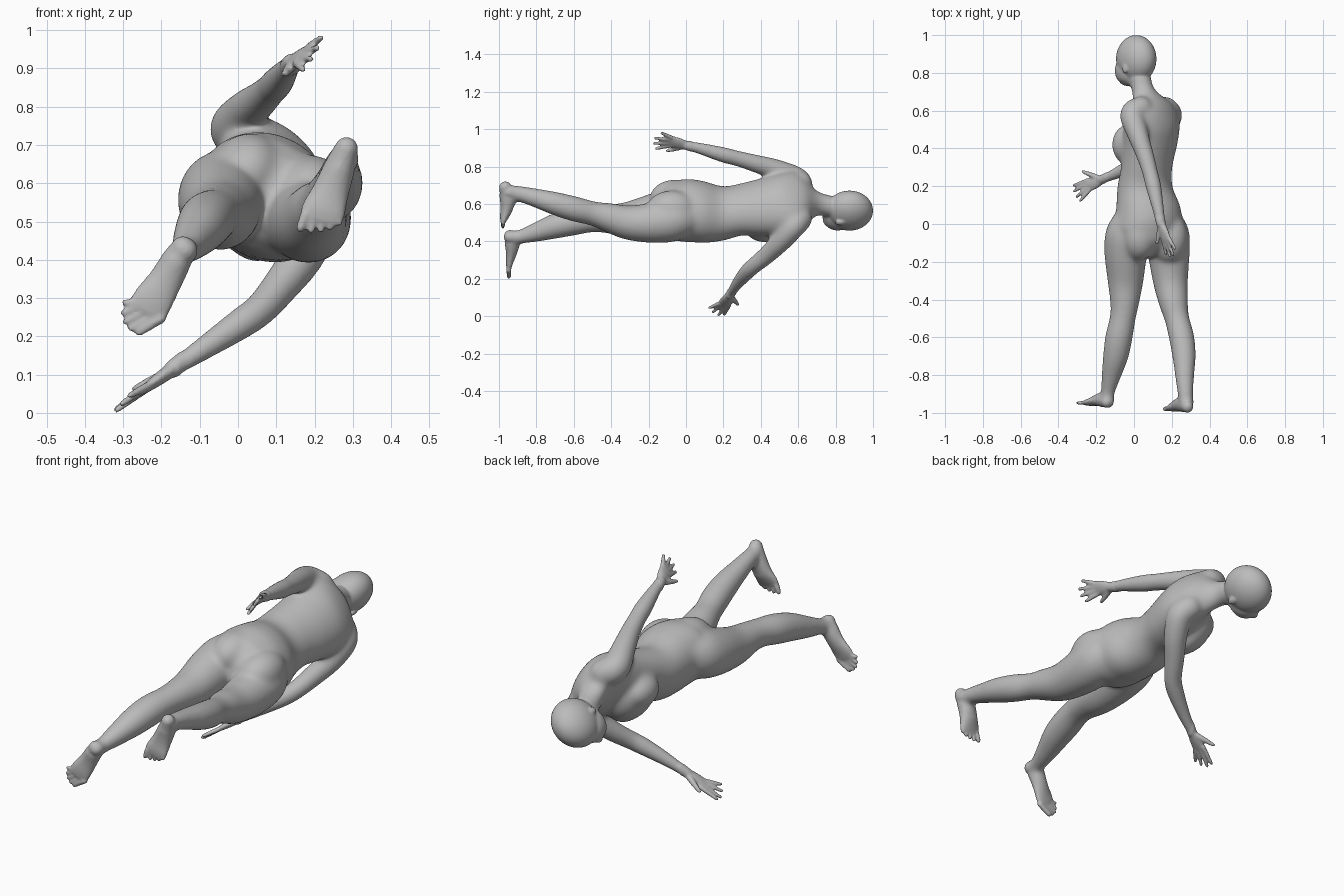
import bpy, bmesh, math
from mathutils import Vector, Matrix

if "Cube" in bpy.data.objects:
    bpy.data.objects.remove(bpy.data.objects["Cube"])

grey = bpy.data.materials.new("plain_grey")
grey.diffuse_color = (0.5, 0.5, 0.5, 1)
grey.use_nodes = True
grey.node_tree.nodes["Principled BSDF"].inputs["Base Color"].default_value = grey.diffuse_color
parts = []


def finish(name, bm):
    bmesh.ops.recalc_face_normals(bm, faces=bm.faces)
    me = bpy.data.meshes.new(name)
    bm.to_mesh(me)
    bm.free()
    ob = bpy.data.objects.new(name, me)
    bpy.context.collection.objects.link(ob)
    parts.append(ob)


def catmull(p, i, t):
    a, b, c, d = (p[min(max(i + k, 0), len(p) - 1)] for k in (-1, 0, 1, 2))
    return [0.5 * (2*q + (r - o)*t + (2*o - 5*q + 4*r - s)*t*t + (3*q - o - 3*r + s)*t**3)
            for o, q, r, s in zip(a, b, c, d)]


def loft(name, rows, lat=(1, 0, 0), sides=20, sub=5):
    """Rows are x, y, z, half width, half depth and, optionally, a roll angle about y."""
    pts = [catmull(rows, i, k / sub) for i in range(len(rows) - 1) for k in range(sub)]
    pts.append(list(rows[-1]))
    secs = []
    for i, p in enumerate(pts):
        t = (Vector(pts[min(i + 1, len(pts) - 1)][:3]) - Vector(pts[max(i - 1, 0)][:3])).normalized()
        if len(p) > 5:
            g = math.radians(p[5])
            ref, t = Vector((math.cos(g), 0, -math.sin(g))), Vector((0, 1 if t.y > 0 else -1, 0))
        else:
            ref = Vector(lat)
        u = (ref - t * ref.dot(t)).normalized()
        secs.append((Vector(p[:3]), t, u, t.cross(u), p[3], p[4]))

    def cap(sec, sign):
        c, t, u, v, a, b = sec
        return [(c + t * sign * min(a, b) * math.sin(f), t, u, v, a * math.cos(f), b * math.cos(f))
                for f in (0.4, 0.8, 1.15, 1.45)]
    secs = cap(secs[0], -1)[::-1] + secs + cap(secs[-1], 1)
    bm = bmesh.new()
    rings = [[bm.verts.new(c + u * a * math.cos(math.tau * k / sides) + v * b * math.sin(math.tau * k / sides))
              for k in range(sides)] for c, t, u, v, a, b in secs]
    for r, s in zip(rings, rings[1:]):
        for k in range(sides):
            j = (k + 1) % sides
            bm.faces.new((r[k], r[j], s[j], s[k]))
    bm.faces.new(rings[0])
    bm.faces.new(rings[-1])
    finish(name, bm)


def ball(name, c, lateral, height, depth, roll=45):
    g = math.radians(roll)
    bm = bmesh.new()
    bmesh.ops.create_uvsphere(bm, u_segments=48, v_segments=32, radius=1)
    m = Matrix.Translation(c) @ Matrix.Rotation(g, 4, 'Y') @ Matrix.Diagonal((lateral, height, depth, 1))
    bmesh.ops.transform(bm, matrix=m, verts=bm.verts)
    finish(name, bm)


def limb(name, rows):
    loft(name, [(x, y, z, r, r) for x, y, z, r in rows])


def hand(name, wrist, knuckle, spread, tips, thumb):
    w, k, s = Vector(wrist), Vector(knuckle), Vector(spread).normalized()
    loft(name + "_palm", [(*w, .024, .019), (*w.lerp(k, .5), .034, .017), (*k, .037, .012)], s)
    for i, tip in enumerate(tips):
        base = k + s * (.028 - .0187 * i)
        mid = base.lerp(Vector(tip), .5)
        limb(name + "_finger", [(*base, .0115), (*mid, .0105), (*tip, .0085)])
    base = w.lerp(k, .2) + s * .015
    limb(name + "_thumb", [(*base, .015), (*base.lerp(Vector(thumb), .55), .013), (*thumb, .009)])


def foot(name, rows, lat, tips):
    loft(name + "_sole", rows, lat)
    end, s = Vector(rows[-1][:3]), Vector(lat).normalized()
    for i, tip in enumerate(tips):
        r = .014 if i == 0 else .0105
        limb(name + "_toe", [(*(end + s * (.042 - .021 * i)), r), (*tip, r * .85)])


# Torso and neck, twisting from the hips to the shoulders
loft("torso", [(.076, -.02, .565, .19, .157, 33), (.078, .03, .565, .184, .16, 36),
               (.075, .1, .557, .177, .155, 40), (.058, .2, .55, .157, .133, 45),
               (.067, .3, .572, .152, .123, 50), (.082, .4, .583, .166, .13, 55),
               (.094, .5, .6, .182, .13, 57), (.103, .58, .61, .185, .104, 57),
               (.095, .64, .61, .142, .085, 57), (.062, .69, .605, .078, .068, 55),
               (.042, .73, .598, .059, .062, 50), (.02, .81, .575, .057, .062, 48)], sides=48)
ball("chest", (.02, .425, .535), .145, .125, .105, 57)
ball("left_breast", (-.037, .42, .57), .082, .105, .078, 57)
ball("right_breast", (.045, .42, .475), .082, .105, .076, 57)
ball("left_buttock", (.025, -.06, .628), .098, .135, .105, 32)
ball("right_buttock", (.183, -.075, .566), .1, .14, .11, 32)

# Head
ball("cranium", (.012, .874, .565), .092, .126, .12)
ball("face", (-.022, .812, .538), .073, .086, .085)
ball("chin", (-.045, .76, .512), .036, .031, .035)
ball("nose", (-.08, .812, .48), .011, .022, .014)
for side, c in (("left", (-.048, .825, .625)), ("right", (.073, .825, .5))):
    ball(side + "_ear", c, .01, .028, .018)

# Legs
limb("left_leg", [(-.015, .03, .60, .09), (-.035, -.05, .575, .115), (-.044, -.15, .55, .114),
                  (-.045, -.3, .52, .096), (-.05, -.42, .52, .077), (-.06, -.5, .518, .069),
                  (-.08, -.6, .505, .073), (-.097, -.7, .482, .068), (-.12, -.8, .45, .053),
                  (-.138, -.89, .425, .038), (-.14, -.94, .425, .034)])
limb("right_leg", [(.165, .03, .53, .09), (.178, -.05, .52, .115), (.184, -.15, .502, .112),
                   (.193, -.3, .50, .094), (.21, -.42, .53, .078), (.227, -.5, .55, .066),
                   (.252, -.6, .575, .068), (.265, -.7, .603, .063), (.268, -.8, .632, .052),
                   (.272, -.89, .655, .043), (.277, -.95, .665, .038)])

# Feet
foot("left_foot", [(-.145, -.942, .432, .03, .032), (-.16, -.928, .40, .04, .043),
                   (-.19, -.932, .345, .045, .032), (-.222, -.943, .295, .053, .021),
                   (-.237, -.947, .268, .053, .014)], (.87, 0, -.49),
     [(-.258, -.947, .212), (-.28, -.947, .22), (-.294, -.947, .238), (-.299, -.947, .262), (-.297, -.947, .288)])
foot("right_foot", [(.283, -.967, .69, .031, .033), (.265, -.95, .64, .041, .047),
                    (.243, -.958, .58, .048, .035), (.224, -.973, .53, .058, .022),
                    (.217, -.978, .508, .057, .014)], (-.95, 0, .25),
     [(.163, -.979, .483), (.191, -.979, .476), (.216, -.979, .478), (.24, -.979, .484), (.265, -.979, .497)])

# Arms
limb("left_arm", [(.035, .61, .71, .068), (-.008, .575, .74, .068), (.022, .47, .787, .057),
                  (.06, .36, .82, .048), (.086, .27, .845, .043), (.103, .2, .863, .043),
                  (.128, .08, .896, .033), (.143, 0, .915, .025)])
limb("right_arm", [(.165, .61, .52, .066), (.193, .575, .48, .064), (.165, .51, .405, .058),
                   (.11, .435, .33, .05), (.06, .365, .272, .045), (.01, .325, .235, .043),
                   (-.08, .275, .175, .034), (-.17, .235, .115, .024)])

# Hands
hand("left_hand", (.143, 0, .915), (.17, -.08, .935), (-.6, 0, -.75),
     [(.17, -.16, .897), (.19, -.17, .925), (.207, -.165, .953), (.217, -.13, .98)], (.122, -.1, .885))
hand("right_hand", (-.17, .235, .115), (-.24, .205, .065), (-.1, 1, -.15),
     [(-.317, .205, .01), (-.316, .175, .008), (-.303, .145, .024), (-.283, .125, .045)], (-.27, .277, .063))

# Fuse all parts into one skin
bpy.ops.object.select_all(action='DESELECT')
for ob in parts:
    ob.select_set(True)
body = parts[0]
bpy.context.view_layer.objects.active = body
bpy.ops.object.join()
body.name = "body"
body.data.materials.clear()
body.data.materials.append(grey)
remesh = body.modifiers.new("skin", 'REMESH')
remesh.mode = 'VOXEL'
remesh.voxel_size = .006
remesh.use_smooth_shade = True
bpy.ops.object.modifier_apply(modifier=remesh.name)


# Blend the joints strongly, but spare the head, hands and feet
def fine(co):
    return (co.y > .76 or co.y < -.93 or (co.z > .82 and co.y < .03)
            or (co.x < -.15 and co.z < .2 and co.y > 0))


soft = body.vertex_groups.new(name="soft")
soft.add([v.index for v in body.data.vertices if not fine(v.co)], 1, 'REPLACE')
blend = body.modifiers.new("blend", 'SMOOTH')
blend.factor = .5
blend.iterations = 70
blend.vertex_group = "soft"
relax = body.modifiers.new("relax", 'SMOOTH')
relax.factor = .5
relax.iterations = 6
